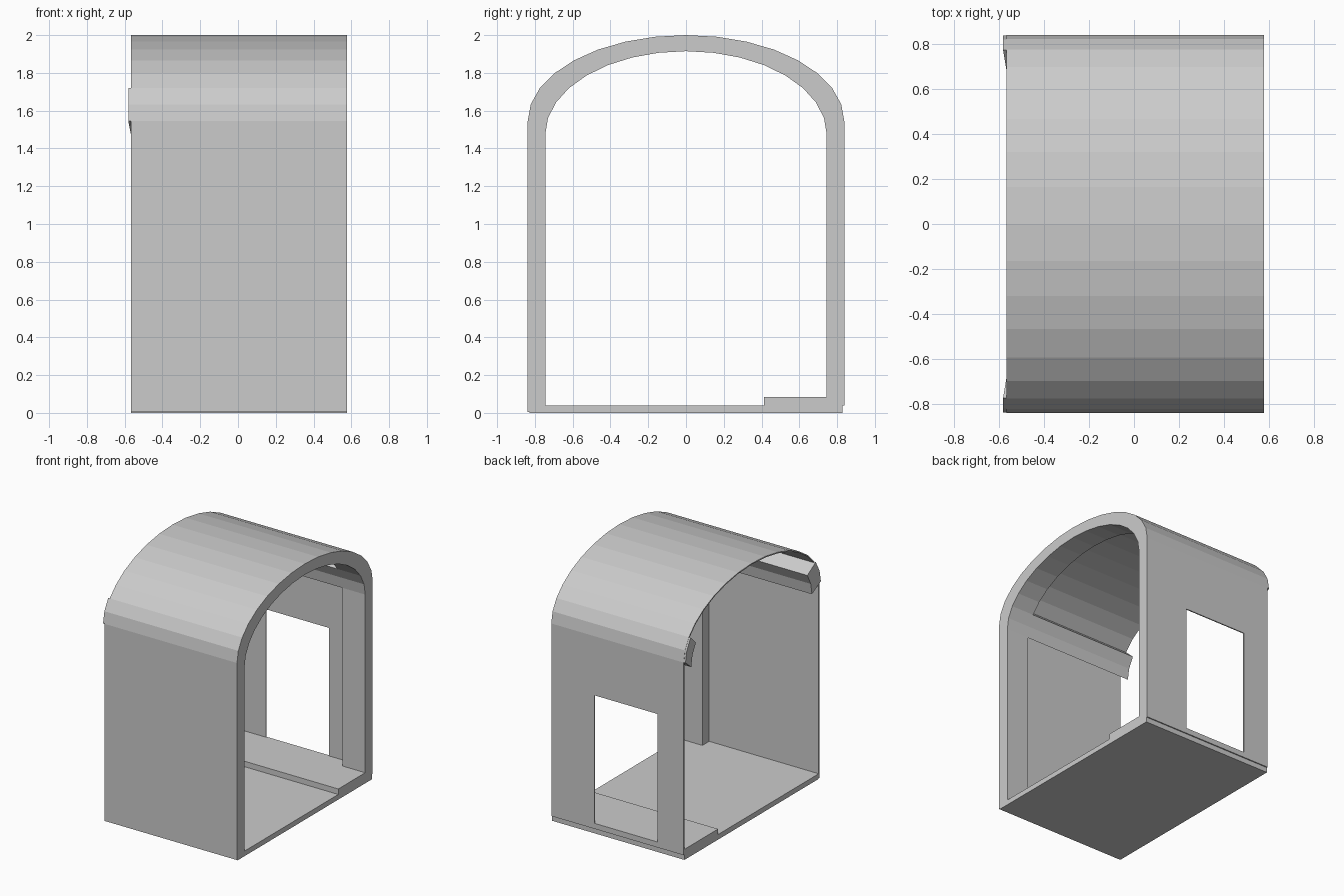
import bpy, bmesh
from math import sin, cos, radians

if "Cube" in bpy.data.objects:
    bpy.data.objects.remove(bpy.data.objects["Cube"])

X0, X1 = -0.567, 0.578      # open end, rimmed end
STEP = 11.25                # arch facet angle


def arc(a, b, top, i0, i1):
    """Facet points of an elliptical arch, index 0 at the -y springing, 16 at +y."""
    return [(-a * cos(radians(i * STEP)), top - b + b * sin(radians(i * STEP)))
            for i in range(i0, i1 + 1)]


def band(name, outer, inner, x0, x1, x0_inner=None):
    """Solid band between two yz profiles, swept along x."""
    xi = x0 if x0_inner is None else x0_inner
    bm = bmesh.new()
    rows = []
    for o, i in zip(outer, inner):
        rows.append([bm.verts.new(p) for p in
                     ((x0, *o), (x1, *o), (x1, *i), (xi, *i))])
    for r, s in zip(rows, rows[1:]):
        for k in range(4):
            n = (k + 1) % 4
            bm.faces.new((r[k], r[n], s[n], s[k]))
    bm.faces.new(rows[0])
    bm.faces.new(rows[-1])
    bmesh.ops.recalc_face_normals(bm, faces=bm.faces)
    me = bpy.data.meshes.new(name)
    bm.to_mesh(me)
    bm.free()
    ob = bpy.data.objects.new(name, me)
    bpy.context.collection.objects.link(ob)
    return ob


def box(name, lo, hi):
    return band(name, [(lo[1], lo[2]), (hi[1], lo[2])],
                [(lo[1], hi[2]), (hi[1], hi[2])], lo[0], hi[0])


def legs(a, pts, z_left, z_right):
    return [(-a, z_left)] + pts + [(a, z_right)]


# Thin outer shell: two walls and the faceted vault
shell = band("shell",
             legs(0.838, arc(0.838, 0.455, 2.0, 0, 16), 0.005, 0.04),
             legs(0.829, arc(0.829, 0.448, 1.991, 0, 16), 0.005, 0.04), X0, X1)

# Doorway cut through the back wall
cutter = box("doorway_cutter", (-0.34, 0.7, 0.083), (0.206, 1.0, 1.083))
cutter.hide_render = True
mod = shell.modifiers.new("doorway", 'BOOLEAN')
mod.operation = 'DIFFERENCE'
mod.solver = 'EXACT'
mod.object = cutter
dg = bpy.context.evaluated_depsgraph_get()
cut_mesh = bpy.data.meshes.new_from_object(shell.evaluated_get(dg))
shell.modifiers.clear()
shell.data = cut_mesh
bpy.data.objects.remove(cutter)

# Deep arched frame lining the right end
band("arch_frame",
     legs(0.829, arc(0.829, 0.448, 1.991, 0, 16), 0.03, 0.03),
     legs(0.745, arc(0.745, 0.44, 1.915, 0, 16), 0.03, 0.03), 0.38, X1)

# Rails along the springing of the vault, with slanted protruding ends
for name, a, b in (("front_rail", 0, 2), ("back_rail", 14, 16)):
    band(name, arc(0.836, 0.454, 1.999, a, b), arc(0.745, 0.44, 1.915, a, b),
         -0.581, 0.38, -0.567)

# Floor and raised step by the doorway
box("floor", (X0, -0.829, 0.0), (X1, 0.829, 0.04))
box("step", (X0, 0.413, 0.035), (X1, 0.829, 0.083))
